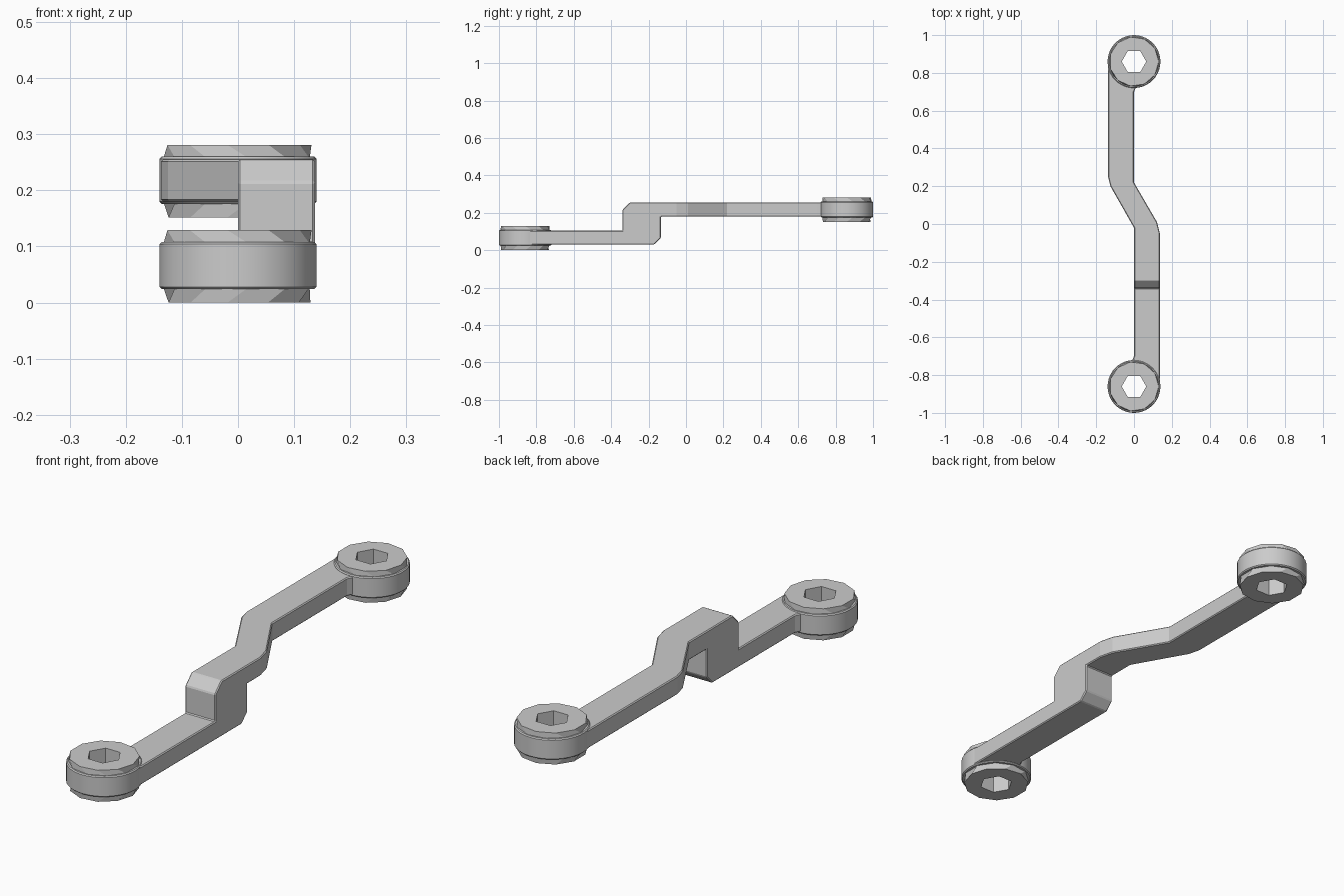
import bpy, bmesh
from math import cos, sin, pi, radians
from mathutils import Vector

cube = bpy.data.objects.get("Cube")
if cube:
    bpy.data.objects.remove(cube, do_unlink=True)

grey = bpy.data.materials.new("plain grey")
grey.use_nodes = True
COLOUR = (0.60, 0.60, 0.60, 1)
grey.diffuse_color = COLOUR
grey.node_tree.nodes["Principled BSDF"].inputs["Base Color"].default_value = COLOUR


def loft(name, rings):
    """Closed solid through rings of equal length, capped at both ends."""
    bm = bmesh.new()
    loops = [[bm.verts.new(p) for p in ring] for ring in rings]
    n = len(loops[0])
    for a, b in zip(loops, loops[1:]):
        for i in range(n):
            j = (i + 1) % n
            bm.faces.new((a[i], a[j], b[j], b[i]))
    bm.faces.new(loops[0][::-1])
    bm.faces.new(loops[-1])
    bmesh.ops.recalc_face_normals(bm, faces=bm.faces)
    mesh = bpy.data.meshes.new(name)
    bm.to_mesh(mesh)
    bm.free()
    mesh.materials.append(grey)
    obj = bpy.data.objects.new(name, mesh)
    bpy.context.collection.objects.link(obj)
    return obj


def ring(y, z, radius, sides, turn=0.0):
    angles = [2 * pi * (i + turn) / sides for i in range(sides)]
    return [(radius * cos(a), y + radius * sin(a), z) for a in angles]


def select(obj):
    bpy.ops.object.select_all(action='DESELECT')
    obj.select_set(True)
    bpy.context.view_layer.objects.active = obj


def combine(obj, cutter, operation):
    """Apply a boolean and discard the cutter."""
    mod = obj.modifiers.new("cut", 'BOOLEAN')
    mod.operation, mod.solver, mod.object = operation, 'EXACT', cutter
    select(obj)
    bpy.ops.object.modifier_apply(modifier=mod.name)
    bpy.data.objects.remove(cutter, do_unlink=True)


END = 0.86       # distance of each eye from the middle
LIP = 0.024      # height of the collar lip beyond the eye

# Cranked bar: plan outline intersected with the stepped side profile
plan = [(0.137, -END), (0.137, -0.05), (0.122, 0.01), (0, 0.22), (0, 0.70),
        (0.012, 0.725), (0.045, 0.745), (0.045, END), (-0.137, END),
        (-0.137, 0.25), (-0.125, 0.20), (0, -0.02), (0, -0.70),
        (-0.012, -0.725), (-0.045, -0.745), (-0.045, -END)]
side = [(-0.95, 0.03), (-0.17, 0.03), (-0.135, 0.065), (-0.135, 0.18),
        (0.95, 0.18), (0.95, 0.255), (-0.30, 0.255), (-0.34, 0.215),
        (-0.34, 0.105), (-0.95, 0.105)]
bar = loft("cranked_bar", [[(x, y, z) for x, y in plan] for z in (-0.1, 0.4)])
step = loft("step_profile", [[(x, y, z) for y, z in side] for x in (-0.3, 0.3)])
combine(bar, step, 'INTERSECT')

bevel = bar.modifiers.new("edge", 'BEVEL')
bevel.width, bevel.segments = 0.004, 1
bevel.limit_method, bevel.angle_limit = 'ANGLE', radians(40)
select(bar)
bpy.ops.object.modifier_apply(modifier=bevel.name)

# Ring ends: a round eye with a faceted collar through it
for label, y, base in (("front", -END, 0.0), ("back", END, 0.152)):
    top = base + 0.129
    low, high = base + LIP, top - LIP + 0.003

    combine(bar, loft("bore", [ring(y, z, 0.12, 32) for z in (-0.2, 0.5)]),
            'DIFFERENCE')

    eye = loft(label + "_eye", [
        ring(y, low, 0.136, 40), ring(y, low + 0.004, 0.14, 40),
        ring(y, high - 0.004, 0.14, 40), ring(y, high, 0.136, 40)])
    combine(eye, loft("bore", [ring(y, z, 0.11, 40) for z in (-0.2, 0.5)]),
            'DIFFERENCE')
    select(eye)
    bpy.ops.object.shade_smooth_by_angle(angle=radians(30))

    # Alternate rings are turned half a step to facet the lips
    collar = loft(label + "_collar", [
        ring(y, base, 0.129, 11), ring(y, low + 0.003, 0.133, 11, 0.5),
        ring(y, high - 0.003, 0.133, 11, 0.5), ring(y, top, 0.131, 11)])
    combine(collar, loft("hole", [ring(y, z, 0.065, 6) for z in (-0.2, 0.5)]),
            'DIFFERENCE')
